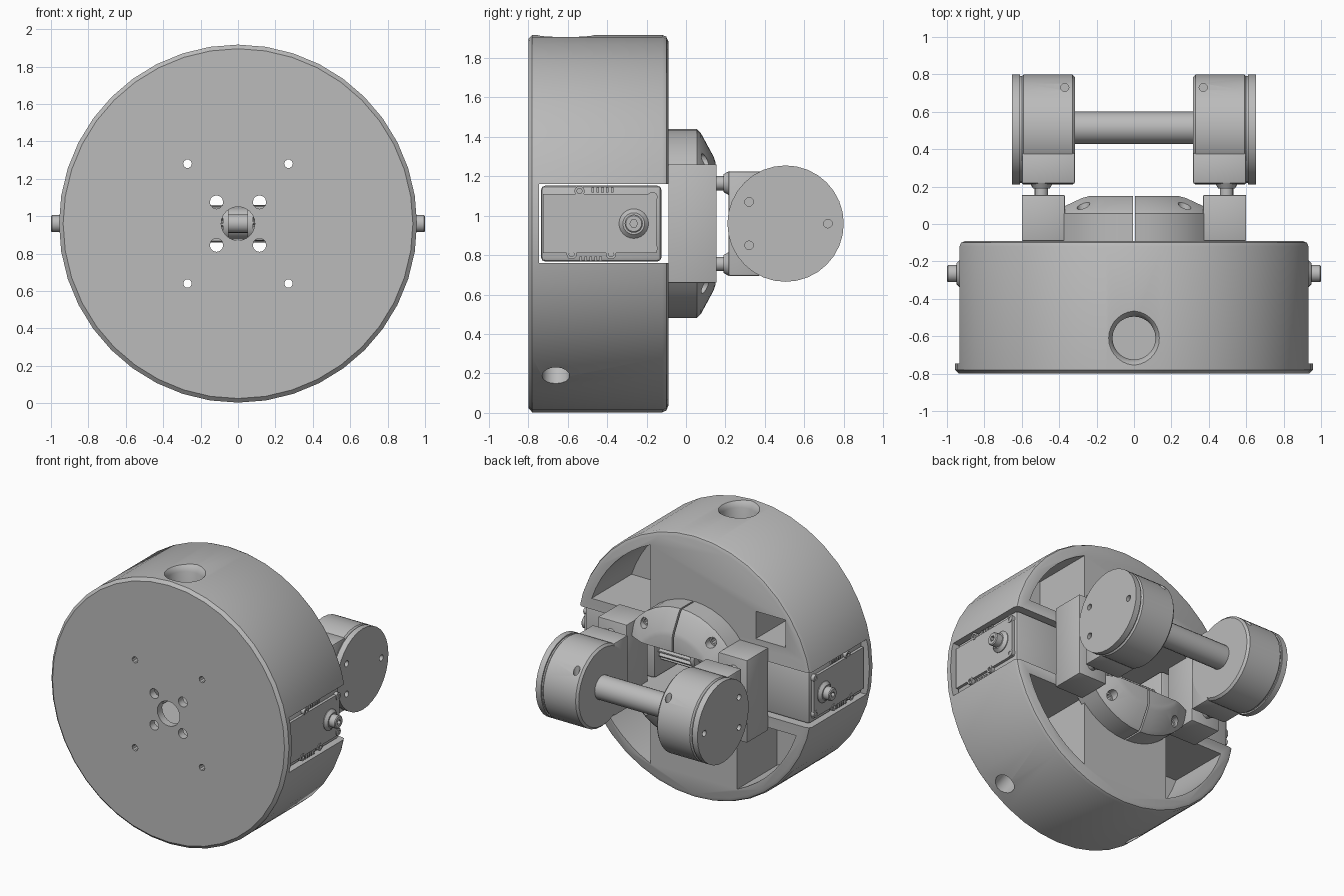
import bpy, bmesh
from math import pi, sin, cos, asin, acos, radians
from mathutils import Vector, Matrix

if "Cube" in bpy.data.objects:
    bpy.data.objects.remove(bpy.data.objects["Cube"], do_unlink=True)

C = 0.96  # height of the main axis
GREY = (0.5, 0.5, 0.5, 1)
mat = bpy.data.materials.new("plain grey")
mat.use_nodes = True
mat.diffuse_color = GREY
mat.node_tree.nodes["Principled BSDF"].inputs["Base Color"].default_value = GREY


def finish(name, bm):
    bmesh.ops.recalc_face_normals(bm, faces=bm.faces)
    mesh = bpy.data.meshes.new(name)
    bm.to_mesh(mesh)
    bm.free()
    mesh.materials.append(mat)
    ob = bpy.data.objects.new(name, mesh)
    bpy.context.collection.objects.link(ob)
    return ob


def box(name, x, y, z, bevel=0):
    """Box from (min, max) ranges; z is measured from the main axis."""
    bm = bmesh.new()
    bmesh.ops.create_cube(bm, size=1)
    for v in bm.verts:
        v.co = [r[0] if c < 0 else r[1] for c, r in zip(v.co, (x, y, z))]
        v.co.z += C
    if bevel:
        bmesh.ops.bevel(bm, geom=bm.edges[:], offset=bevel, segments=2, affect='EDGES', profile=0.5)
    return finish(name, bm)


def lathe(name, origin, direction, profile, n=32):
    """Revolve (radius, distance) points around a direction from an origin."""
    bm = bmesh.new()
    rings = [[bm.verts.new((r * cos(2 * pi * i / n), r * sin(2 * pi * i / n), t)) for i in range(n)]
             for r, t in profile]
    for a, b in zip(rings, rings[1:]):
        for i in range(n):
            bm.faces.new((a[i], a[(i + 1) % n], b[(i + 1) % n], b[i]))
    bm.faces.new(rings[0])
    bm.faces.new(rings[-1])
    rot = Vector(direction).to_track_quat('Z', 'Y').to_matrix().to_4x4()
    o = Vector(origin) + Vector((0, 0, C))
    bm.transform(Matrix.Translation(o) @ rot)
    return finish(name, bm)


def rod(name, origin, direction, r, length, n=16):
    return lathe(name, origin, direction, [(r, 0), (r, length)], n)


def prism(name, pts, y0, y1):
    bm = bmesh.new()
    face = bm.faces.new([bm.verts.new((x, y0, z + C)) for x, z in pts])
    ext = bmesh.ops.extrude_face_region(bm, geom=[face])["geom"]
    bmesh.ops.translate(bm, vec=(0, y1 - y0, 0), verts=[g for g in ext if isinstance(g, bmesh.types.BMVert)])
    return finish(name, bm)


def boolean(ob, tool, op='DIFFERENCE'):
    mod = ob.modifiers.new("cut", 'BOOLEAN')
    mod.operation, mod.object, mod.solver = op, tool, 'EXACT'
    bpy.context.view_layer.objects.active = ob
    bpy.ops.object.modifier_apply(modifier=mod.name)
    bpy.data.objects.remove(tool, do_unlink=True)


def span(s, a, b):
    return tuple(sorted((s * a, s * b)))


Y, X = (0, 1, 0), (1, 0, 0)
SIDES = (-1, 1)
QUADS = [(sx, sz) for sx in SIDES for sz in SIDES]

# Drum body with softened rims
body = lathe("drum_body", (0, 0, 0), Y,
             [(0.935, -0.8), (0.957, -0.78), (0.957, -0.12), (0.948, -0.1), (0.925, -0.09)], 40)
boolean(body, box("cutter", (-1.2, 1.2), (-0.745, 0.2), (-0.2, 0.2)))

# Back pockets: three sectors and one small rectangle
R, PX, PZ = 0.87, 0.35, 0.28
a0, a1 = asin(PZ / R), acos(PX / R)
sector = [(PX, PZ)] + [(R * cos(a0 + (a1 - a0) * i / 8), R * sin(a0 + (a1 - a0) * i / 8)) for i in range(9)]
for sx, sz in QUADS:
    if (sx, sz) == (-1, 1):
        boolean(body, box("cutter", (-0.74, -0.5), (-0.5, 0.1), (0.34, 0.54)))
    else:
        boolean(body, prism("cutter", [(sx * x, sz * z) for x, z in sector], -0.55, 0.1))

# Holes in the drum: axial ones, flared top port, lower side ports
boolean(body, rod("cutter", (0, -1, 0), Y, 0.09, 0.5, 24))
for sx, sz in QUADS:
    boolean(body, rod("cutter", (sx * 0.115, -1, sz * 0.115), Y, 0.036, 0.5, 12))
    boolean(body, rod("cutter", (sx * 0.27, -1, sz * 0.32), Y, 0.023, 1.5, 10))
boolean(body, lathe("cutter", (0, -0.61, 0.55), (0, 0, 1),
                    [(0.115, 0), (0.115, 0.36), (0.13, 0.39), (0.165, 0.43)], 28))
for s in SIDES:
    d = Vector((s * cos(radians(54)), 0, -sin(radians(54))))
    boolean(body, rod("cutter", d * 0.7 + Vector((0, -0.66, 0)), d, 0.07, 0.5))

# Chamfered hub crescents above and below the channel
for sz, label in ((1, "upper"), (-1, "lower")):
    for sx, side in ((-1, "right"), (1, "left")):
        hub = lathe("hub_%s_%s" % (label, side), (0, 0, 0), Y,
                    [(0.48, -0.12), (0.48, 0.055), (0.46, 0.075), (0.34, 0.14), (0.31, 0.15)], 40)
        boolean(hub, box("cutter", span(sx, 0.006, 0.38), (-0.2, 0.3), span(sz, 0.2, 0.6)), 'INTERSECT')
        boolean(hub, rod("cutter", (sx * 0.27, -0.3, sz * 0.32), Y, 0.023, 0.7, 10))
        boolean(hub, rod("cutter", (sx * 0.27, 0.06, sz * 0.32), Y, 0.035, 0.3, 12))

SCREWS = [(-0.54, 0.165), (-0.17, 0.135), (-0.17, -0.125), (-0.38, -0.155), (-0.58, -0.155)]
for s, side in ((-1, "right"), (1, "left")):
    out = (s, 0, 0)

    # Motor in the channel, with cover, screws, vents and output boss
    box("motor_" + side, span(s, 0.34, 0.905), (-0.735, -0.125), (-0.192, 0.192), 0.02)
    box("motor_cover_" + side, span(s, 0.9, 0.925), (-0.725, -0.15), (-0.15, 0.15))
    for y, z in SCREWS:
        screw = rod("motor_screw_" + side, (s * 0.89, y, z), out, 0.026, 0.04, 14)
        boolean(screw, rod("cutter", (s * 0.92, y, z), out, 0.014, 0.1, 6))
    for i in range(5):
        for y, z in ((-0.48, 0.17), (-0.54, -0.178)):
            box("motor_vent_" + side, span(s, 0.9, 0.915),
                (y + i * 0.025, y + i * 0.025 + 0.013), (z - 0.012, z + 0.012))
    lathe("output_boss_" + side, (s * 0.9, -0.265, 0), out, [(0.075, 0), (0.075, 0.03), (0.055, 0.05)], 24)
    tip = lathe("output_tip_" + side, (s * 0.93, -0.265, 0), out, [(0.046, 0), (0.046, 0.064), (0.04, 0.07)], 20)
    boolean(tip, rod("cutter", (s * 0.96, -0.265, 0), out, 0.02, 0.1, 6))

    # Toothed pulley with end flange
    lathe("pulley_flange_" + side, (s * 0.05, -0.265, 0), out, [(0.1, 0), (0.1, 0.03)], 24)
    teeth = [((0.1, 0.1, 0.08, 0.08)[i % 4], 2 * pi * i / 64) for i in range(64)]
    gear = prism("pulley_" + side, [(r * cos(a), r * sin(a)) for r, a in teeth], 0, 0.27)
    gear.data.transform(Matrix.Translation((s * 0.08, -0.265, C)) @ Matrix.Rotation(-s * pi / 2, 4, 'Z')
                        @ Matrix.Translation((0, 0, -C)))

    # Bracket block and its joining pins
    box("bracket_" + side, span(s, 0.37, 0.6), (-0.09, 0.155), (-0.3, 0.3), 0.005)
    for sz in SIDES:
        rod("bracket_pin_" + side, (s * 0.495, 0.1, sz * 0.205), Y, 0.036, 0.15)
        lathe("pin_collar_" + side, (s * 0.495, 0.19, sz * 0.205), Y, [(0.045, 0), (0.062, 0.03)], 16)

    # End drum with foot block, groove and capped outer disc
    drum = lathe("end_drum_" + side, (0, 0.505, 0), out,
                 [(0.28, 0.315), (0.295, 0.33), (0.295, 0.59), (0.285, 0.6), (0.285, 0.62)], 32)
    boolean(drum, rod("cutter", (s * 0.37, 0.73, 0.1), (0, 0, 1), 0.022, 0.3, 12))
    box("drum_foot_" + side, span(s, 0.315, 0.6), (0.215, 0.38), (-0.265, 0.265), 0.01)
    cap = rod("drum_cap_" + side, (s * 0.61, 0.505, 0), out, 0.295, 0.042, 32)
    for y, z in ((0.32, 0.11), (0.32, -0.11), (0.72, 0)):
        boolean(cap, rod("cutter", (s * 0.625, y, z), out, 0.022, 0.1, 12))

# Cross bar between the end drums and the pulley axle
rod("cross_bar", (-0.33, 0.515, 0), X, 0.086, 0.66, 20)
rod("pulley_axle", (-0.35, -0.265, 0), X, 0.05, 0.7, 16)

# Smooth shading with sharp edges kept
bpy.ops.object.select_all(action='DESELECT')
for ob in bpy.context.collection.objects:
    if ob.type == 'MESH':
        ob.select_set(True)
        bpy.context.view_layer.objects.active = ob
bpy.ops.object.shade_smooth_by_angle(angle=radians(32))
